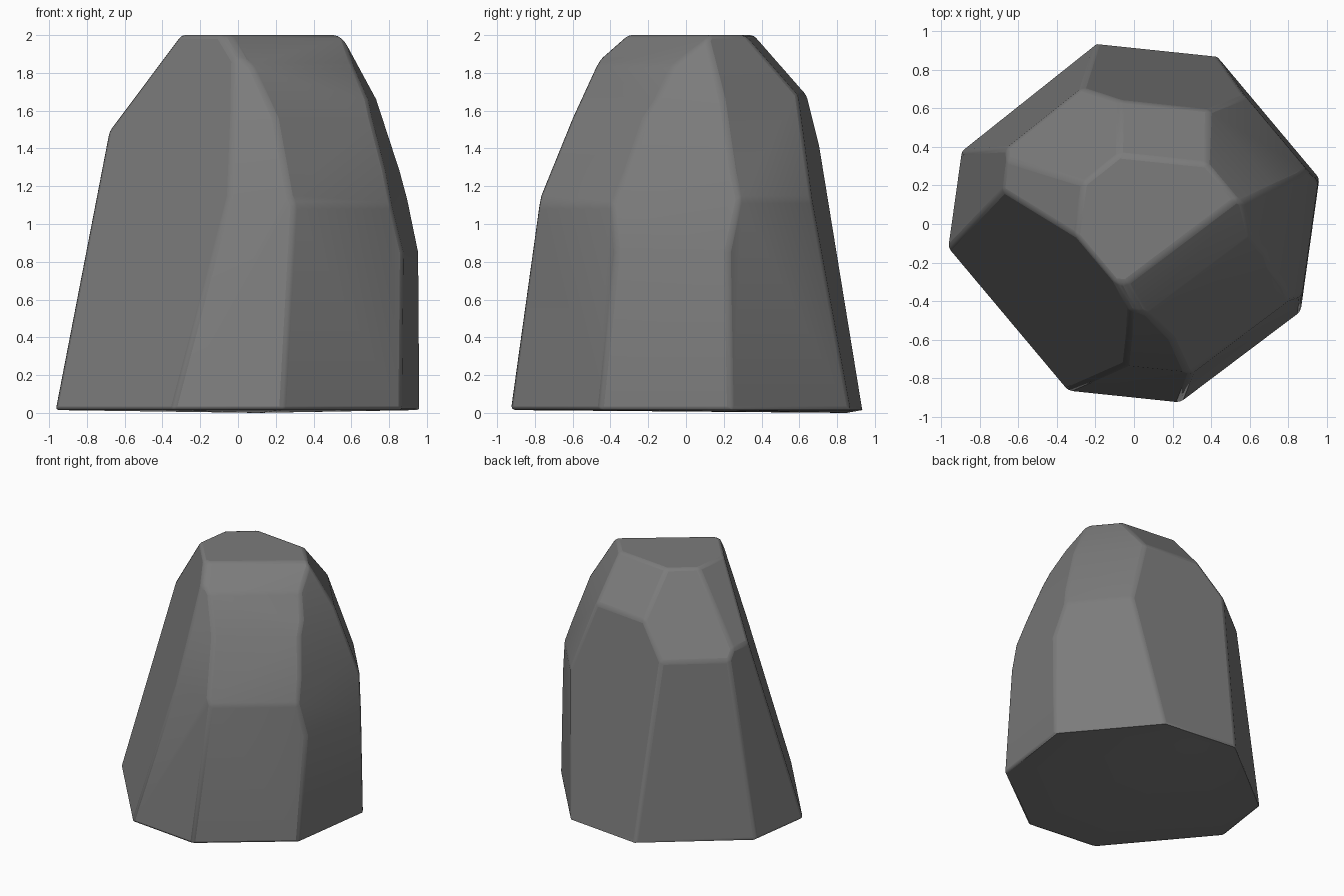
import bpy, bmesh
from math import radians, cos, sin
from mathutils import Vector

cube = bpy.data.objects.get("Cube")
if cube:
    bpy.data.objects.remove(cube, do_unlink=True)

# Each side of the rock: compass angle -> profile of (distance from axis, height)
BASE, TOP = 0.015, 2.0
SIDES = {
    -8: [(.92, 0), (.916, .85), (.815, 1.28), (.70, 1.66), (.53, TOP)],     # left
    40: [(.89, 0), (.87, 1.13), (.68, 1.68), (.49, TOP)],                   # back left
    84: [(.912, 0), (.63, 1.68), (.35, TOP)],                               # back
    128.5: [(.855, 0), (.72, 1.42), (.33, TOP)],                            # back right
    172: [(.943, 0), (.70, 1.49), (.29, TOP)],                              # right
    220: [(.827, 0), (.27, TOP)],                                           # front right
    264: [(.901, 0), (.735, 1.15), (.577, 1.56), (.45, 1.87), (.31, TOP)],  # front
    307: [(.886, 0), (.80, 1.1), (.60, 1.56), (.42, 1.84), (.22, TOP)],     # front left
}


def chip(bm, point, normal):
    """Slice away everything beyond a plane and close the cut."""
    geom = bm.verts[:] + bm.edges[:] + bm.faces[:]
    cut = bmesh.ops.bisect_plane(bm, geom=geom, dist=1e-5, plane_co=point,
                                 plane_no=normal, clear_outer=True)["geom_cut"]
    rim = [e for e in cut if isinstance(e, bmesh.types.BMEdge)]
    if len(rim) > 2:
        bmesh.ops.contextual_create(bm, geom=rim)


# Block of stone, chipped to shape facet by facet
bm = bmesh.new()
bmesh.ops.create_cube(bm, size=4)
chip(bm, Vector((0, 0, TOP)), Vector((0, 0, 1)))
chip(bm, Vector((0, 0, BASE)), Vector((0, 0, -1)))
for angle, profile in SIDES.items():
    out = Vector((cos(radians(angle)), sin(radians(angle)), 0))
    for (d0, z0), (d1, z1) in zip(profile, profile[1:]):
        normal = out * (z1 - z0) + Vector((0, 0, d0 - d1))
        chip(bm, out * d0 + Vector((0, 0, z0)), normal.normalized())

# Merge slivers, then let the underside dip to the ground near the back
bmesh.ops.remove_doubles(bm, verts=bm.verts, dist=0.03)
bm.normal_update()
bottom = min(bm.faces, key=lambda f: f.calc_center_median().z)
tip = bmesh.ops.poke(bm, faces=[bottom])["verts"][0]
tip.co = (0.1, 0.85, 0)
bmesh.ops.recalc_face_normals(bm, faces=bm.faces)

mesh = bpy.data.meshes.new("rock")
bm.to_mesh(mesh)
bm.free()
rock = bpy.data.objects.new("rock", mesh)
bpy.context.collection.objects.link(rock)

# Grey stone
stone = bpy.data.materials.new("grey stone")
stone.use_nodes = True
colour = (0.2, 0.2, 0.2, 1)
stone.diffuse_color = colour
stone.node_tree.nodes["Principled BSDF"].inputs["Base Color"].default_value = colour
mesh.materials.append(stone)

# Slightly worn edges
bevel = rock.modifiers.new("worn edges", 'BEVEL')
bevel.width = 0.02
bevel.segments = 2
bevel.limit_method = 'ANGLE'
bevel.angle_limit = radians(14)

bpy.context.view_layer.objects.active = rock
rock.select_set(True)
bpy.ops.object.shade_smooth_by_angle(angle=radians(20))
